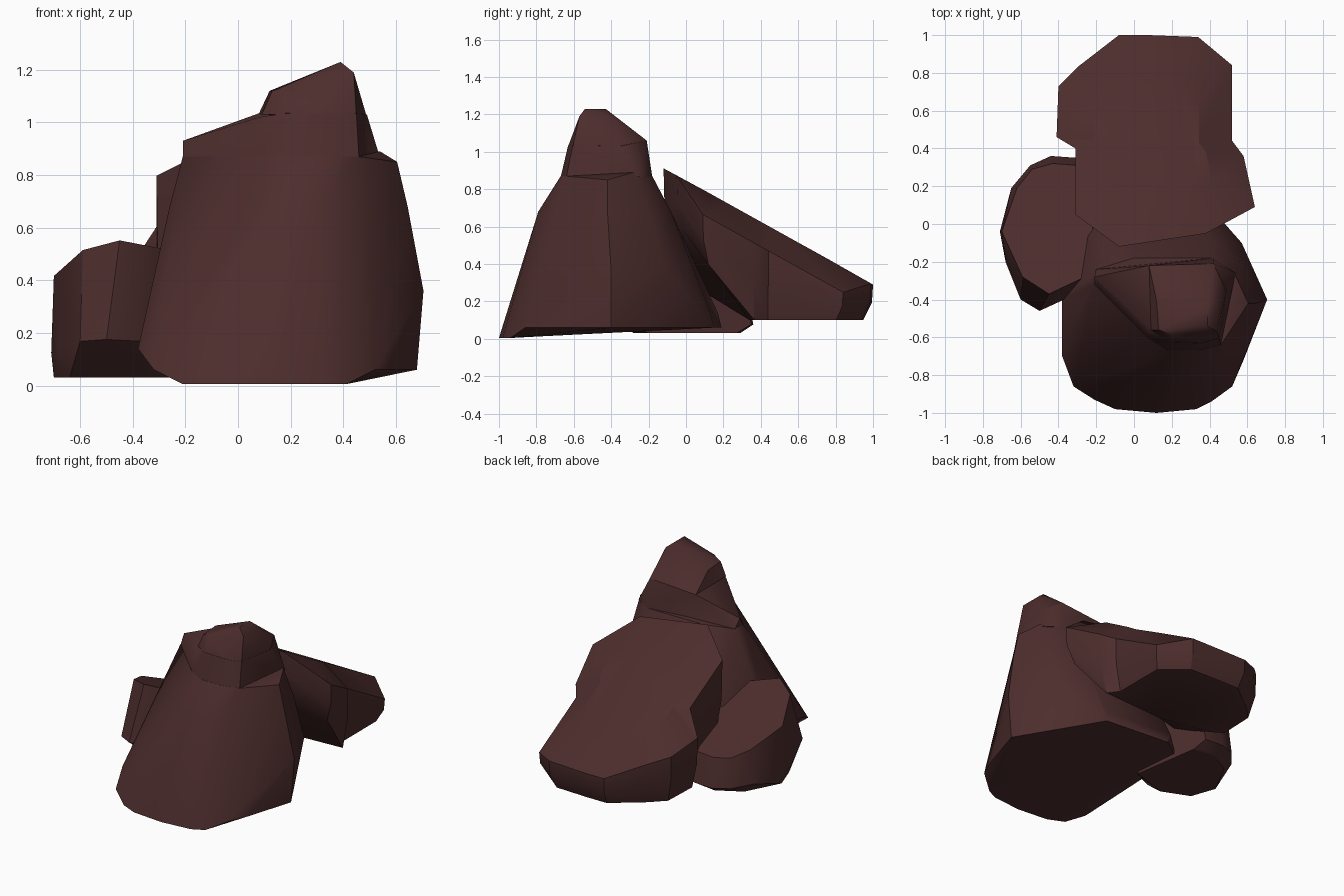
import bpy, bmesh, math

rock = bpy.data.materials.new("dark red brown rock")
rock.diffuse_color = (0.074, 0.026, 0.026, 1)


def finish(bm, name, angle):
    bmesh.ops.recalc_face_normals(bm, faces=bm.faces)
    me = bpy.data.meshes.new(name)
    bm.to_mesh(me)
    bm.free()
    me.materials.append(rock)
    ob = bpy.data.objects.new(name, me)
    bpy.context.collection.objects.link(ob)
    bpy.ops.object.select_all(action='DESELECT')
    ob.select_set(True)
    bpy.context.view_layer.objects.active = ob
    bpy.ops.object.shade_smooth_by_angle(angle=math.radians(angle))
    return ob


def hull(name, pts, angle=32):
    bm = bmesh.new()
    for p in pts:
        bm.verts.new(p)
    bmesh.ops.convex_hull(bm, input=bm.verts)
    loose = [v for v in bm.verts if not v.link_faces]
    bmesh.ops.delete(bm, geom=loose, context='VERTS')
    bmesh.ops.dissolve_limit(bm, angle_limit=math.radians(3),
                             verts=bm.verts, edges=bm.edges)
    return finish(bm, name, angle)


def ring(xy, z):
    return [(x, y, z(x, y) if callable(z) else z) for x, y in xy]


# Tall rock: broad tapering body
foot = [(-0.21, -0.93), (-0.1, -0.98), (0.12, -1.0), (0.33, -0.98), (0.41, -0.94)]
base = [(-0.32, -0.86), (0.52, -0.86), (0.58, -0.72), (0.68, -0.4),
        (0.35, 0.15), (-0.12, 0.19), (-0.28, 0.08)]
low = [(-0.38, -0.7), (-0.38, -0.4), (-0.16, 0.17), (0.33, 0.13)]
mid = [(0.705, -0.4), (0.57, -0.1)]
waist = [(-0.26, -0.4), (0.06, -0.73), (0.16, -0.79), (0.3, -0.79), (0.44, -0.73),
         (0.645, -0.42), (0.56, -0.2), (0.4, -0.08), (0.05, -0.08)]
shoulder = [(-0.21, -0.32), (0.07, -0.6), (0.18, -0.67), (0.34, -0.67), (0.46, -0.64),
            (0.42, -0.18), (0.0, -0.18), (-0.2, -0.24)]
hull("tall_rock_body",
     ring(foot, 0.005) + ring(base, 0.06) + ring(low, 0.14) + ring(mid, 0.36)
     + ring(waist, 0.68) + ring(shoulder, 0.87)
     + [(0.605, -0.42, 0.85), (0.54, -0.28, 0.89)], 38)

# Tall rock: lower left ridge, then pointed crest
ridge_foot = [(-0.21, -0.32), (0.07, -0.6), (0.18, -0.67), (0.34, -0.67),
              (0.46, -0.64), (0.54, -0.26), (0.42, -0.18), (-0.2, -0.24)]
hull("tall_rock_ridge", ring(ridge_foot, 0.865) + [
    (-0.21, -0.28, 0.93), (-0.19, -0.31, 0.93), (0.08, -0.22, 1.035),
    (0.08, -0.55, 1.02), (0.18, -0.625, 1.035), (0.36, -0.63, 1.035),
    (0.45, -0.605, 1.035), (0.42, -0.21, 1.06), (0.49, -0.35, 1.03)], 42)
hull("tall_rock_crest", [
    (0.12, -0.41, 1.12), (0.13, -0.56, 1.12), (0.39, -0.43, 1.23), (0.39, -0.54, 1.23),
    (0.44, -0.41, 1.19), (0.44, -0.57, 1.19), (0.2, -0.585, 1.14), (0.08, -0.22, 1.035),
    (0.42, -0.21, 1.06), (0.09, -0.56, 1.03), (0.18, -0.625, 1.03),
    (0.36, -0.63, 1.03), (0.45, -0.605, 1.03), (0.49, -0.35, 1.02)], 42)

# Leaning slab: sloped top, undercut front, chamfered rim
outline = [(-0.08, -0.12), (0.38, -0.05), (0.64, 0.09), (0.58, 0.36), (0.52, 0.44),
           (0.52, 0.84), (0.34, 0.99), (0.08, 1.0), (-0.08, 1.0), (-0.3, 0.83),
           (-0.4, 0.73), (-0.41, 0.46), (-0.31, 0.4), (-0.31, 0.05)]


def top_z(x, y):
    drop = 0.13 if x > 0.5 else 0.14 if x < -0.4 else 0.02 if x < -0.3 else 0
    return 0.845 - 0.555 * y - drop


def under_z(x, y):
    reach = 0.34 if x > 0.1 else 0.2
    return max(0.1, 0.1 + 1.35 * (reach - y))


def scaled(s, cx=0.08, cy=0.42):
    return [(cx + (x - cx) * s, cy + (y - cy) * s) for x, y in outline]


rim = ring(outline, top_z)
under = [(x, y, min(under_z(x, y), r[2] - 0.14)) for (x, y), r in zip(scaled(0.91), rim)]
side = [(x, y, (r[2] + u[2]) / 2) for (x, y), r, u in zip(scaled(0.99), rim, under)]
inner = ring(scaled(0.6), lambda x, y: 0.848 - 0.555 * y)
bm = bmesh.new()
rings = [[bm.verts.new(p) for p in r] for r in (inner, rim, side, under)]
n = len(outline)
for a, b in zip(rings, rings[1:]):
    for i in range(n):
        j = (i + 1) % n
        bm.faces.new((a[i], a[j], b[j], b[i]))
bm.faces.new(rings[0])
hub = bm.verts.new((0.08, 0.34, 0.1))
for i in range(n):
    bm.faces.new((rings[3][i], rings[3][(i + 1) % n], hub))
finish(bm, "leaning_slab", 28)

# Small rock: sloped flat top, bulging skirt, narrower foot
cap = [(-0.7, -0.04), (-0.62, 0.19), (-0.54, 0.29), (-0.43, 0.32), (-0.3, 0.31),
       (-0.2, -0.1), (-0.28, -0.29), (-0.45, -0.37), (-0.59, -0.28)]
skirt = [(-0.71, -0.04), (-0.68, -0.2), (-0.6, -0.4), (-0.5, -0.46), (-0.37, -0.4),
         (-0.65, 0.19), (-0.55, 0.31), (-0.44, 0.36), (-0.3, 0.35)]
sole = [(-0.7, -0.03), (-0.64, -0.2), (-0.45, -0.28), (-0.2, -0.2), (-0.58, 0.2),
        (-0.42, 0.29), (-0.27, 0.27)]
hull("small_rock",
     ring(cap, lambda x, y: 0.4 - 0.41 * y) + ring(skirt, lambda x, y: 0.12 - 0.12 * y)
     + ring(sole, 0.03), 30)
